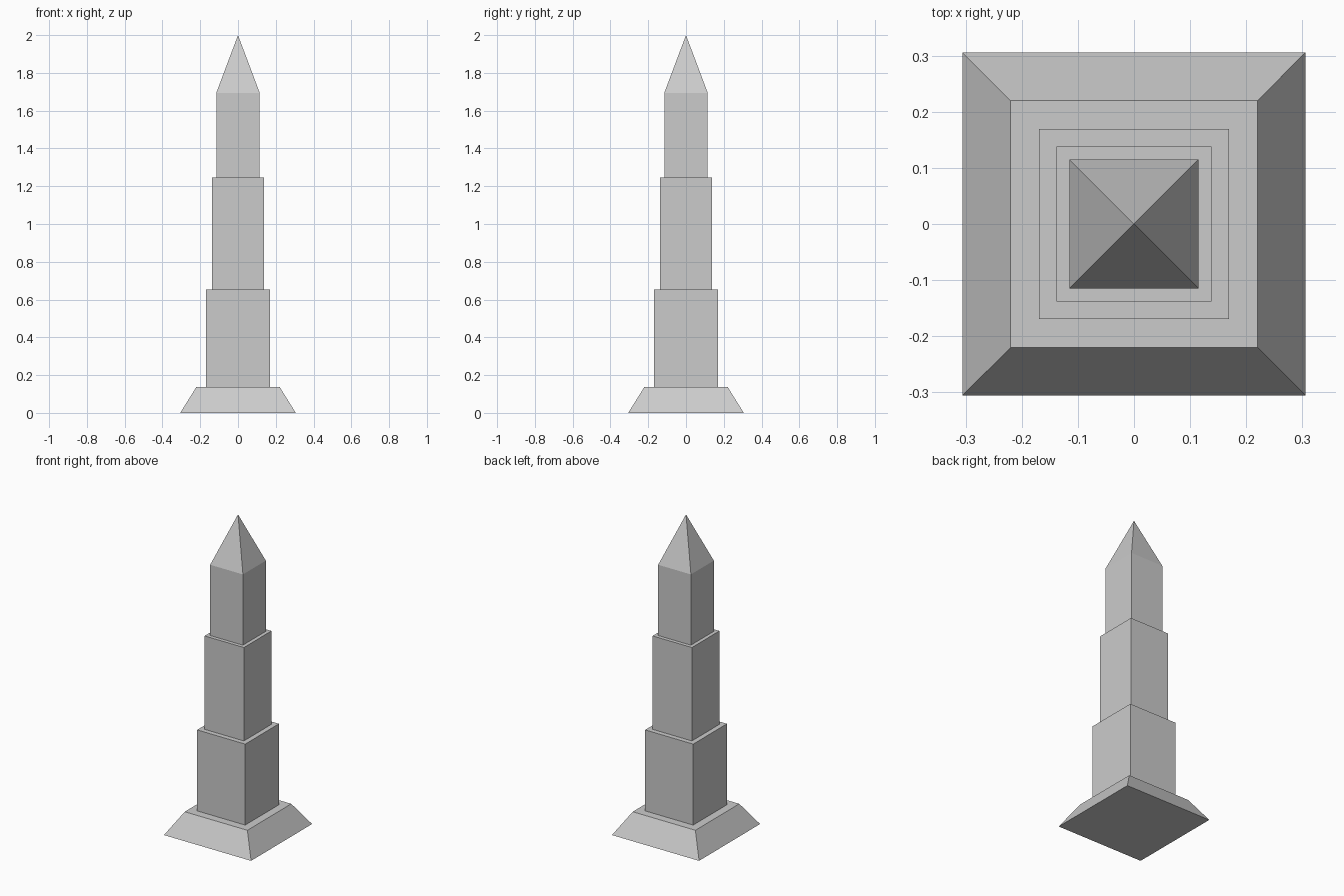
import bpy
import bmesh

if "Cube" in bpy.data.objects:
    bpy.data.objects.remove(bpy.data.objects["Cube"])


def square_block(name, z0, z1, half0, half1):
    """Square block from z0 to z1, tapering from half-width half0 to half1 (0 = point)."""
    bm = bmesh.new()

    def ring(h, z):
        return [bm.verts.new((sx * h, sy * h, z))
                for sx, sy in ((-1, -1), (1, -1), (1, 1), (-1, 1))]

    low = ring(half0, z0)
    bm.faces.new(low[::-1])
    if half1 > 0:
        high = ring(half1, z1)
        bm.faces.new(high)
        for i in range(4):
            j = (i + 1) % 4
            bm.faces.new((low[i], low[j], high[j], high[i]))
    else:
        tip = bm.verts.new((0, 0, z1))
        for i in range(4):
            bm.faces.new((low[i], low[(i + 1) % 4], tip))
    mesh = bpy.data.meshes.new(name)
    bm.to_mesh(mesh)
    bm.free()
    obj = bpy.data.objects.new(name, mesh)
    bpy.context.collection.objects.link(obj)
    return obj


# Sloped plinth, three stepped shafts and pointed cap
parts = [
    ("plinth", 0.138, 0.306, 0.22),
    ("lower_shaft", 0.652, 0.169, 0.169),
    ("middle_shaft", 1.245, 0.138, 0.138),
    ("upper_shaft", 1.694, 0.115, 0.115),
    ("pyramid_cap", 2.0, 0.115, 0.0),
]
z = 0.0
for name, top, half0, half1 in parts:
    square_block(name, z, top, half0, half1)
    z = top
